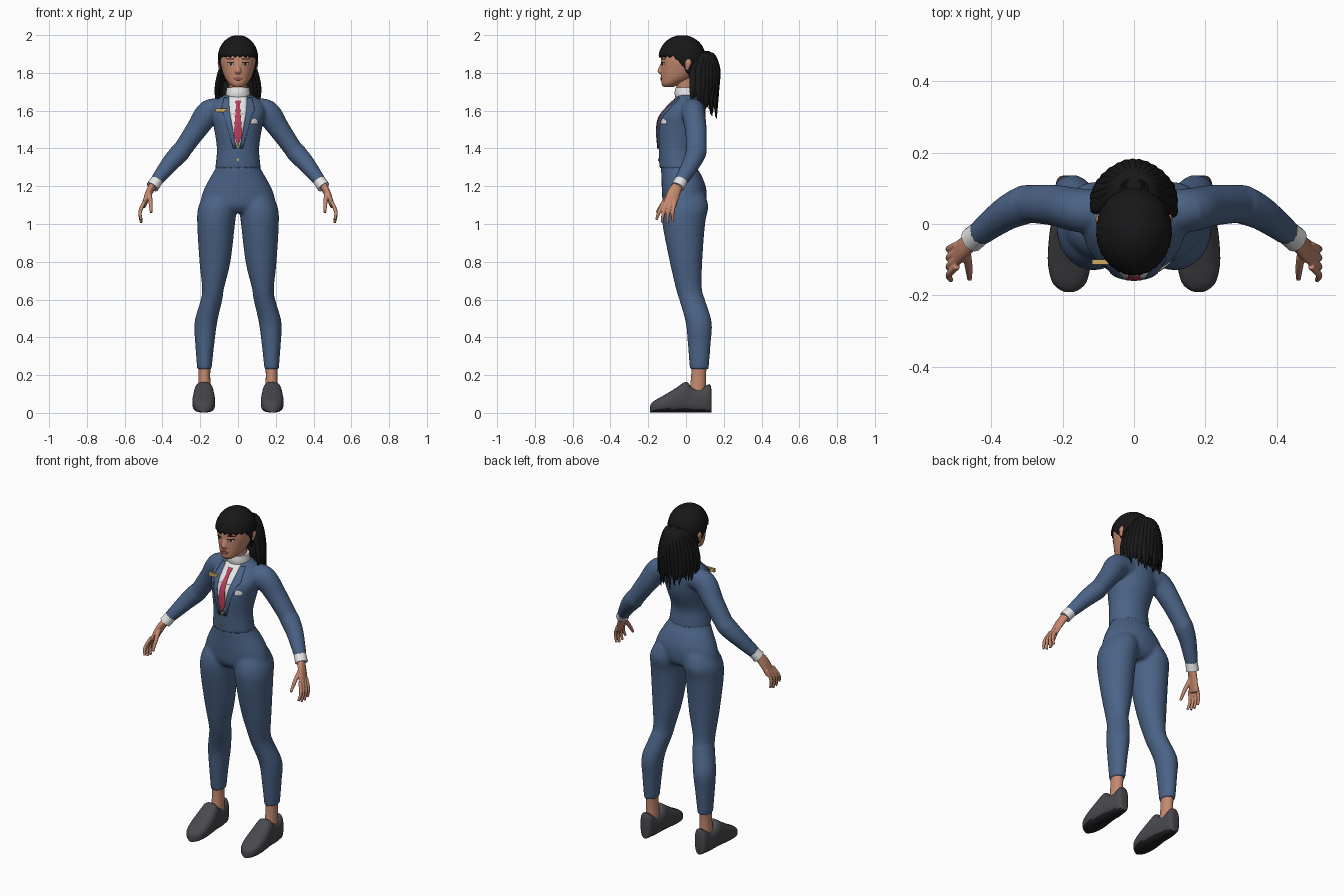
import bpy, bmesh, math, random
from mathutils import Vector, Matrix
from mathutils.bvhtree import BVHTree

random.seed(4)
default = bpy.data.objects.get("Cube")
if default:
    bpy.data.objects.remove(default, do_unlink=True)


def material(name, *rgb):
    mat = bpy.data.materials.new(name)
    mat.use_nodes = True
    mat.diffuse_color = (*rgb, 1)
    shader = next(n for n in mat.node_tree.nodes if n.type == "BSDF_PRINCIPLED")
    shader.inputs["Base Color"].default_value = (*rgb, 1)
    return mat


blue = material("suit blue", .07, .125, .24)
white = material("shirt white", .8, .8, .8)
red = material("tie crimson", .5, .05, .11)
gold = material("brass", .6, .42, .12)
skin = material("skin", .56, .25, .16)
lip = material("lip rose", .36, .11, .09)
grey = material("shoe grey", .065, .065, .075)
black = material("sole black", .015, .015, .018)
hair = material("hair black", .009, .009, .01)
brown = material("eye brown", .03, .015, .01)


def make(name, mat, verts, faces, recalc=True):
    mesh = bpy.data.meshes.new(name)
    mesh.from_pydata(verts, [], faces)
    mesh.materials.append(mat)
    if recalc:
        bm = bmesh.new()
        bm.from_mesh(mesh)
        bmesh.ops.recalc_face_normals(bm, faces=bm.faces)
        bm.to_mesh(mesh)
        bm.free()
    obj = bpy.data.objects.new(name, mesh)
    bpy.context.collection.objects.link(obj)
    return obj


def spline(rows, steps):
    """Catmull-Rom interpolation of equal-length tuples."""
    rows = [Vector(r) for r in rows]
    out = []
    for i in range(len(rows) - 1):
        a, b, c, d = rows[max(i - 1, 0)], rows[i], rows[i + 1], rows[min(i + 2, len(rows) - 1)]
        for k in range(steps):
            t = k / steps
            out.append(b + (c - a) * (t / 2) + (a * 2 - b * 5 + c * 4 - d) * (t * t / 2)
                       + (b * 3 - a - c * 3 + d) * (t ** 3 / 2))
    return out + [rows[-1]]


def loft(name, mat, rings, sides=24, power=1):
    """Skin rings of (centre, u axis, v axis) and cap both ends."""
    bend = lambda w: math.copysign(abs(w) ** power, w)
    angles = [math.tau * i / sides for i in range(sides)]
    verts = [c + u * bend(math.cos(a)) + v * bend(math.sin(a)) for c, u, v in rings for a in angles]
    faces = [(r * sides + i, r * sides + (i + 1) % sides,
              (r + 1) * sides + (i + 1) % sides, (r + 1) * sides + i)
             for r in range(len(rings) - 1) for i in range(sides)]
    faces += [tuple(range(sides)), tuple(range(len(verts) - sides, len(verts)))]
    return make(name, mat, verts, faces)


def column(name, mat, rows, steps=5, power=1):
    """Horizontal ellipses: z, centre x, centre y, radius x, radius y."""
    return loft(name, mat, [(Vector((x, y, z)), Vector((rx, 0, 0)), Vector((0, ry, 0)))
                            for z, x, y, rx, ry in spline(rows, steps)], 32, power)


def tube(name, mat, rows, ref=(0, 1, 0), steps=5, sides=16):
    """Tube through x, y, z, width, thickness; thickness lies along ref."""
    pts = spline(rows, steps)
    rings = []
    for i, p in enumerate(pts):
        along = (pts[min(i + 1, len(pts) - 1)] - pts[max(i - 1, 0)]).to_3d().normalized()
        u = along.cross(Vector(ref)).normalized()
        rings.append((p.to_3d(), u * p[3], u.cross(along) * p[4]))
    return loft(name, mat, rings, sides)


def mirrored(obj, name):
    mesh = obj.data.copy()
    mesh.transform(Matrix.Scale(-1, 4, (1, 0, 0)))
    mesh.flip_normals()
    copy = bpy.data.objects.new(name, mesh)
    bpy.context.collection.objects.link(copy)
    return copy


def fuse(name, parts, voxel, smooth):
    """Melt overlapping volumes into one smooth surface."""
    bpy.ops.object.select_all(action="DESELECT")
    for p in parts:
        p.select_set(True)
    obj = bpy.context.view_layer.objects.active = parts[0]
    bpy.ops.object.join()
    obj.name = name
    remesh = obj.modifiers.new("melt", "REMESH")
    remesh.mode, remesh.voxel_size = "VOXEL", voxel
    obj.modifiers.new("relax", "SMOOTH").iterations = smooth
    for mod in list(obj.modifiers):
        bpy.ops.object.modifier_apply(modifier=mod.name)
    return obj


def patch(name, mat, target, rows, lift=.004, across=6, steps=5):
    """Thin plate hugging the front of target; rows are z, x start, x end."""
    tree = BVHTree.FromPolygons([v.co for v in target.data.vertices],
                                [tuple(p.vertices) for p in target.data.polygons])
    verts, faces, w = [], [], across + 1
    rows = [Vector(a).lerp(Vector(b), k / steps) for a, b in zip(rows, rows[1:])
            for k in range(steps)] + [Vector(rows[-1])]
    for z, start, end in rows:
        for i in range(w):
            x = start + (end - start) * i / across
            hit = tree.ray_cast(Vector((x, -1, z)), Vector((0, 1, 0)))[0]
            verts.append((x, (hit.y if hit else 0) - lift, z))
    for r in range(len(rows) - 1):
        faces += [(r * w + i, r * w + w + i, r * w + w + i + 1, r * w + i + 1) for i in range(across)]
    obj = make(name, mat, verts, faces, recalc=False)
    solid = obj.modifiers.new("thickness", "SOLIDIFY")
    solid.thickness, solid.offset = lift + .002, -1
    return obj


# Trousers
leg = column("leg", blue, [
    (1.16, .09, 0, .085, .1), (1.09, .108, -.004, .102, .122), (1, .116, -.012, .1, .113),
    (.8, .122, 0, .082, .086), (.66, .132, .015, .058, .069), (.6, .14, .032, .057, .068),
    (.48, .17, .067, .06, .069), (.36, .176, .07, .05, .06), (.23, .178, .07, .038, .05)])
hips = column("hips", blue, [
    (1.35, 0, -.035, .105, .085), (1.3, 0, -.037, .117, .095), (1.25, 0, -.022, .145, .108),
    (1.18, 0, -.01, .182, .118), (1.1, 0, -.008, .2, .112), (1.06, 0, -.01, .17, .08)])
fuse("trousers", [hips, leg, mirrored(leg, "leg_copy")], .009, 5)

# Jacket with sleeves
torso = column("torso", blue, [
    (1.295, 0, -.04, .121, .1), (1.32, 0, -.042, .118, .1), (1.4, 0, -.045, .112, .1),
    (1.5, 0, -.03, .126, .122), (1.57, 0, -.018, .142, .121), (1.62, 0, .002, .142, .1),
    (1.655, 0, .012, .115, .076), (1.685, 0, .014, .07, .062)])
sleeve = tube("sleeve", blue, [
    (.07, .035, 1.6, .055, .06), (.15, .038, 1.592, .068, .062), (.22, .052, 1.5, .057, .058),
    (.29, .056, 1.4, .05, .054), (.31, .052, 1.375, .053, .055), (.36, .028, 1.32, .047, .048),
    (.435, -.028, 1.225, .033, .036)])
jacket = fuse("jacket", [torso, sleeve, mirrored(sleeve, "sleeve_copy")], .008, 4)

# Shirt front, tie, lapels and pocket square
patch("shirt_front", white, jacket, [(1.675, -.05, .05), (1.6, -.045, .045), (1.41, -.012, .012)], .003)
patch("tie", red, jacket, [(1.655, -.014, .014), (1.63, -.01, .01), (1.47, -.023, .023),
                           (1.425, -.004, .004)], .008)
lapel = patch("left_lapel", blue, jacket, [(1.67, .05, .075), (1.6, .045, .09), (1.58, .043, .075),
                                           (1.4, .01, .026)], .008)
other = mirrored(lapel, "right_lapel")
edge = other.modifiers.new("thickness", "SOLIDIFY")
edge.thickness, edge.offset = .01, -1
patch("pocket_square", white, jacket, [(1.56, .08, .088), (1.55, .072, .104), (1.53, .07, .106)])
for i, z in enumerate((1.41, 1.34)):
    patch(f"button_{i}", gold, jacket, [(z + .007, -.004, .004), (z, -.008, .008),
                                        (z - .007, -.004, .004)], .007)
bpy.ops.mesh.primitive_cube_add(size=1, location=(-.088, -.106, 1.602))
badge = bpy.context.object
badge.name, badge.scale = "name_badge", (.06, .014, .02)
badge.data.materials.append(gold)

# Neck, shirt collar
column("neck", skin, [(1.64, 0, .012, .054, .052), (1.7, 0, .002, .047, .05), (1.79, 0, -.005, .05, .055)])
column("shirt_collar", white, [(1.655, 0, .012, .07, .064), (1.69, 0, .004, .064, .064),
                               (1.722, 0, .004, .06, .06)])

# Hands and cuffs
palm = tube("palm", skin, [(.44, -.033, 1.22, .024, .02), (.472, -.064, 1.165, .034, .018),
                           (.5, -.087, 1.095, .036, .012)], (1, 0, 0))
digits = [palm, tube("thumb", skin, [(.47, -.075, 1.17, .013, .013), (.463, -.118, 1.115, .012, .011),
                                     (.46, -.155, 1.06, .007, .007)], (1, 0, 0))]
for i in range(4):
    y, tip = -.058 - i * .02, 1.02 - .016 * math.sin(i + .3)
    digits.append(tube(f"finger_{i}", skin, [
        (.495, y, 1.12, .01, .01), (.518, y - .012 - i * .004, 1.065, .0095, .0095),
        (.512, y - .012 - i * .009, tip, .007, .007)], (1, 0, 0)))
hand = fuse("left_hand", digits, .0035, 2)
mirrored(hand, "right_hand")
cuff = tube("left_cuff", white, [(.42, -.017, 1.244, .032, .034), (.454, -.044, 1.196, .034, .036)])
mirrored(cuff, "right_cuff")

# Ankles and shoes
ankle = column("left_ankle", skin, [(.09, .178, .06, .035, .046), (.19, .178, .066, .031, .039),
                                    (.27, .178, .07, .033, .042)])
mirrored(ankle, "right_ankle")
profile = spline([(.136, .016, .1), (.125, .034, .15), (.075, .044, .125), (.03, .049, .135),
                  (0, .052, .163), (-.05, .058, .132), (-.11, .06, .095),
                  (-.16, .049, .067), (-.182, .03, .05), (-.19, .012, .036)], 4)
shoe = loft("left_shoe", grey, [(Vector((.181, y, h / 2 + .002)), Vector((w, 0, 0)), Vector((0, 0, h / 2)))
                                for y, w, h in profile], 28, .72)
shoe.data.materials.append(black)
for face in shoe.data.polygons:
    face.material_index = int(face.normal.z < -.5 and face.center.z < .03)
mirrored(shoe, "right_shoe")

# Head with nose and ears
skull = column("skull", skin, [
    (1.724, 0, -.095, .022, .024), (1.742, 0, -.078, .047, .052), (1.775, 0, -.046, .07, .086),
    (1.82, 0, -.026, .086, .107), (1.87, 0, -.02, .096, .112), (1.93, 0, -.02, .09, .105),
    (1.975, 0, -.02, .05, .06)])
nose = tube("nose", skin, [(0, -.122, 1.86, .008, .006), (0, -.134, 1.828, .011, .01),
                           (0, -.138, 1.808, .017, .012), (0, -.126, 1.797, .01, .006)])
ear = tube("ear", skin, [(.092, .008, 1.875, .01, .008), (.1, .012, 1.855, .018, .008),
                         (.095, .004, 1.815, .008, .006)], (1, 0, 0))
head = fuse("head", [skull, nose, ear, mirrored(ear, "ear_copy")], .005, 3)
for side, s in (("left", 1), ("right", -1)):
    for label, mat, z, x, half, tall, lift in (("eye", white, 1.846, .039, .017, .007, .002),
                                               ("iris", brown, 1.847, .039, .007, .007, .003),
                                               ("lash", brown, 1.855, .04, .019, .003, .004),
                                               ("brow", hair, 1.874, .041, .022, .003, .003)):
        mid = s * x
        patch(f"{side}_{label}", mat, head, [(z + tall, mid - half * .5, mid + half * .5),
                                             (z, mid - half, mid + half),
                                             (z - tall, mid - half * .5, mid + half * .5)], lift)
patch("lips", lip, head, [(1.779, -.01, .01), (1.771, -.025, .025), (1.761, -.01, .01)], .004)

# Hair cap: fringe in front, longer towards the nape
verts, faces, around, down = [], [], 72, 16
for k in range(down + 1):
    for i in range(around):
        a = math.tau * i / around
        back = min(max((math.sin(a) + .35) / .9, 0), 1)
        low = 1.888 - .13 * back + .006 * math.sin(i * 1.9)
        z = 2 - (2 - low) * (.01 + .99 * (k / down) ** 2)
        r = math.sqrt(1 - ((z - 1.88) / .12) ** 2) if z > 1.88 else 1 - (1.88 - z) * 1.6
        r *= 1 + .012 * math.sin(i * 2.6)
        verts.append((.106 * r * math.cos(a), -.02 + .124 * r * math.sin(a), z))
        if k < down:
            j = (i + 1) % around
            faces.append((k * around + i, k * around + j, (k + 1) * around + j, (k + 1) * around + i))
faces.append(tuple(range(around)))
cap = make("hair_cap", hair, verts, faces)
shell = cap.modifiers.new("thickness", "SOLIDIFY")
shell.thickness, shell.offset = .014, -1

# Ponytail: a soft core wrapped in fanned tapering locks
column("ponytail_core", hair, [(1.915, 0, .105, .02, .02), (1.88, 0, .115, .042, .04),
                               (1.8, 0, .12, .072, .045), (1.71, 0, .115, .092, .045),
                               (1.64, 0, .12, .075, .03)])
for i in range(34):
    a = -1.6 + 3.2 * i / 33
    x, y = .112 * math.sin(a), .06 + .105 * math.cos(a) - .02 * (i % 2)
    tip = 1.63 - .055 * math.cos(a) + random.uniform(-.02, .05)
    tube(f"ponytail_lock_{i}", hair, [
        (x * .1, .09, 1.89, .01, .01), (x * .45, .07 + y * .42, 1.895, .014, .012),
        (x * .8, y + .005, 1.82, .018, .012), (x, y, 1.72, .019, .012),
        (x * random.uniform(.95, 1.12), y + random.uniform(-.01, .012), tip, .002, .002)],
        (math.sin(a), math.cos(a), .1), 4, 8)

# Smooth shading with crisp edges
bpy.ops.object.select_all(action="DESELECT")
for obj in bpy.context.scene.objects:
    if obj.type == "MESH":
        obj.select_set(True)
        bpy.context.view_layer.objects.active = obj
bpy.ops.object.shade_smooth_by_angle(angle=math.radians(45))
